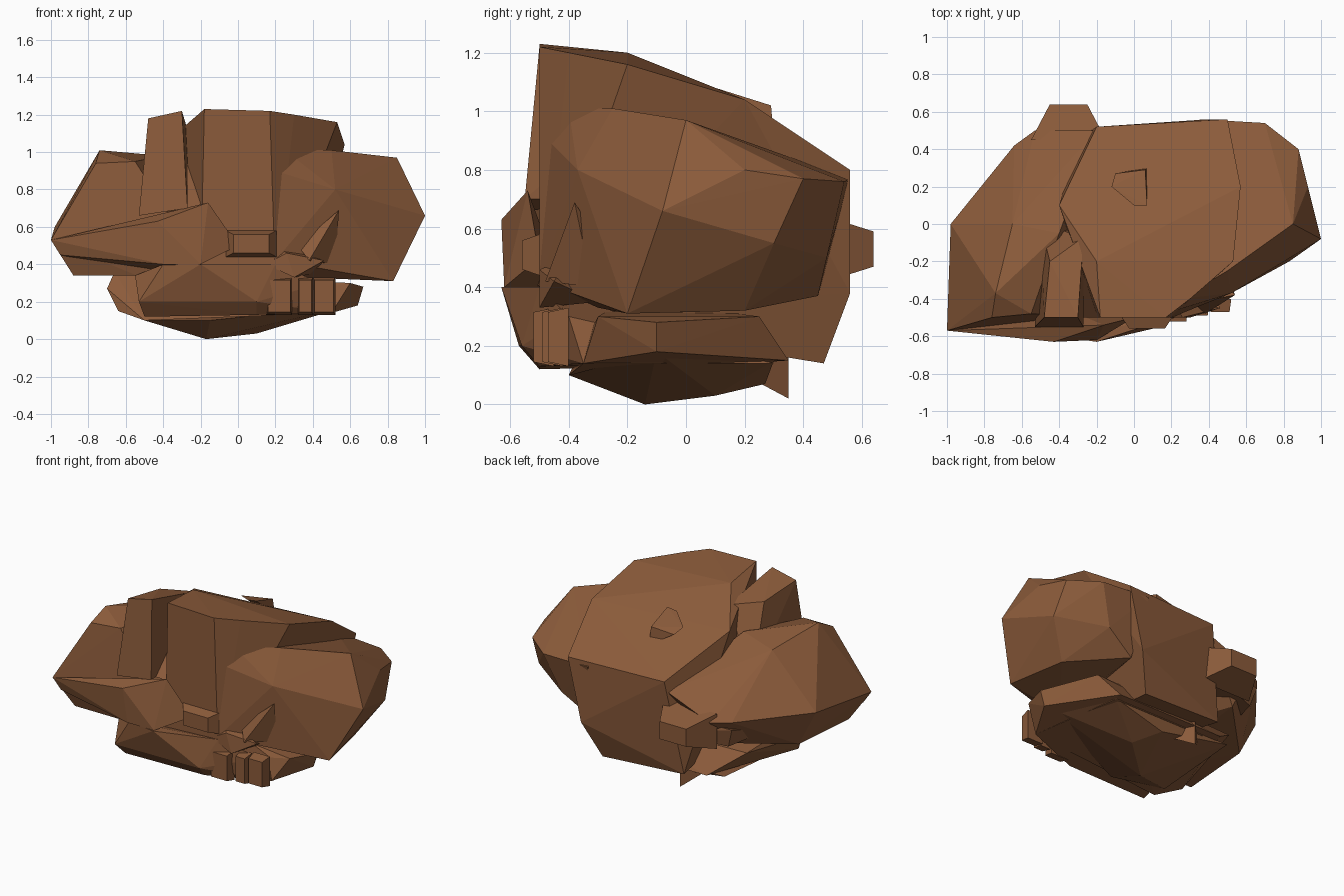
import bpy
import bmesh

default_cube = bpy.data.objects.get("Cube")
if default_cube:
    bpy.data.objects.remove(default_cube, do_unlink=True)

# One warm brown stone colour
stone = bpy.data.materials.new("brown_stone")
stone.use_nodes = True
colour = (.26, .105, .043, 1)
stone.diffuse_color = colour
shader = next(n for n in stone.node_tree.nodes if n.type == "BSDF_PRINCIPLED")
shader.inputs["Base Color"].default_value = colour
shader.inputs["Roughness"].default_value = .9


def chunk(name, corners):
    """Make a faceted piece of rock wrapped tightly around its corner points."""
    bm = bmesh.new()
    for corner in corners:
        bm.verts.new(corner)
    bmesh.ops.convex_hull(bm, input=bm.verts[:])
    loose = [v for v in bm.verts if not v.link_faces]
    bmesh.ops.delete(bm, geom=loose, context="VERTS")
    bmesh.ops.recalc_face_normals(bm, faces=bm.faces[:])
    mesh = bpy.data.meshes.new(name)
    bm.to_mesh(mesh)
    bm.free()
    mesh.materials.append(stone)
    rock = bpy.data.objects.new(name, mesh)
    bpy.context.collection.objects.link(rock)
    return rock


def block(name, centre, size, depth, taper=.7):
    """Make a tapered block that sticks out along y by the given depth."""
    x, y, z = centre
    width, height = size
    corners = []
    for scale, offset in ((1, 0), (taper, depth)):
        for side in (-.5, .5):
            for level in (-.5, .5):
                corners.append((x + side * width * scale, y + offset,
                                z + level * height * scale))
    return chunk(name, corners)


# Main body: flat front, top sloping down to the back
front, back = -.5, .56
chunk("main_body", [
    (-.18, front, 1.23), (.17, front, 1.22), (.3, -.4, 1.2), (.53, -.2, 1.16),
    (.57, .2, 1.04), (.5, back, .8), (-.2, .52, .8), (-.4, .1, 1.04),
    (-.2, -.2, 1.2), (-.2, front, .3), (.2, front, .3),
    (-.3, .45, .17), (.3, .47, .14), (.4, back, .38)])

# Pillar on the front, and the floor of the groove beside it
chunk("front_pillar", [
    (-.48, front, 1.18), (-.3, front, 1.22), (-.27, -.07, 1.12),
    (-.45, -.2, 1.14), (-.53, -.55, .66), (-.27, -.55, .7),
    (-.27, 0, .7), (-.5, 0, .7)])
chunk("groove_floor", [
    (-.3, -.1, 1.1), (-.15, -.1, 1.1), (-.3, 0, .7), (-.15, 0, .7),
    (-.3, -.5, .7), (-.15, -.5, .7), (-.3, .1, .9)])

# Large lump with the long pointed tip
tip = (-1, -.57, .53)
chunk("right_lump", [
    tip, (-.74, -.37, 1.01), (-.76, front, .94), (-.55, -.48, .95),
    (-.65, 0, .94), (-.4, -.05, .98), (-.98, 0, .6), (-.64, .42, .6),
    (-.53, .5, .6), (-.2, .5, .73), (-.88, front, .34), (-.54, front, .34),
    (-.85, 0, .35), (-.5, .35, .4), (-.2, front, .4)])

# Ledge that runs across the front under the pillar
chunk("front_ledge", [
    tip, (-.16, -.54, .73), (-.43, -.63, .63), (-.95, -.55, .45),
    (-.4, -.62, .4), (-.2, -.62, .4), (0, front, .5), (-.5, -.4, .35)])

# Broad lump on the other side
chunk("left_lump", [
    (.1, front, .93), (.25, -.4, 1.01), (.5, -.25, 1.01), (.85, 0, .97),
    (.93, .2, .8), (.88, .4, .77), (.7, .54, .76), (.35, back, .77),
    (1, -.08, .66), (.1, front, .75), (.52, -.37, .8), (.2, front, .42),
    (.83, -.2, .31), (.35, -.3, .33), (.75, .2, .32), (.9, .3, .55),
    (.6, .48, .5), (.4, .45, .37)])

# Jaw, shelf and keel below
chunk("jaw", [
    (-.2, -.63, .4), (-.4, -.6, .4), (-.53, -.57, .2), (front, front, .12),
    (.1, -.56, .2), (.1, front, .13), (.2, front, .4), (.5, -.35, .14),
    (.45, -.4, .3), (-.55, front, .34), (-.3, .3, .14), (.4, .3, .14)])
chunk("lower_shelf", [
    (-.7, -.25, .27), (-.64, -.3, .15), (-.66, -.2, .36), (-.6, .2, .3),
    (-.4, .35, .15), (.4, .35, .15), (.5, .25, .3), (.67, -.1, .28),
    (.64, -.1, .18), (.6, -.3, .3), (-.5, -.4, .1), (.5, -.35, .14)])
chunk("keel", [
    (-.17, -.14, 0), (.1, .1, .03), (0, .27, .07), (-.15, -.4, .1),
    (-.5, -.3, .1), (.6, -.1, .18), (.4, .3, .15), (-.5, .3, .15)])
chunk("keel_fang", [
    (-.2, .35, .02), (-.3, .25, .1), (-.1, .2, .1), (-.2, .35, .2)])

# Craggy spike and broken blocks under the broad lump
chunk("front_spike", [
    (.54, -.38, .69), (.38, -.48, .42), (.52, -.32, .4), (.4, -.2, .4),
    (.32, -.42, .5)])
chunk("front_nub", [
    (.26, front, .46), (.15, front, .4), (.3, front, .33), (.46, -.45, .42),
    (.2, -.4, .5), (.4, -.3, .35)])
for x, y, width in ((.22, -.45, .14), (.36, -.42, .08), (.46, -.4, .12)):
    block("small_crag", (x, y, .23), (width, .2), -.07, taper=.85)

# Small knobs on the front, back and top
block("front_knob", (.07, front, .51), (.27, .14), -.06)
block("back_knob", (-.35, .45, .53), (.4, .24), .19, taper=.5)
chunk("back_ledge", [
    (-.2, .5, .58), (-.2, .52, .46), (-.64, .42, .55), (-.6, .4, .42),
    (-.7, .1, .45), (-.3, .2, .5)])
chunk("top_knob", [
    (.06, .29, 1.02), (-.1, .27, 1), (-.12, .2, 1.03),
    (.07, .1, 1.08), (.07, .3, .9), (0, .1, 1.07)])
